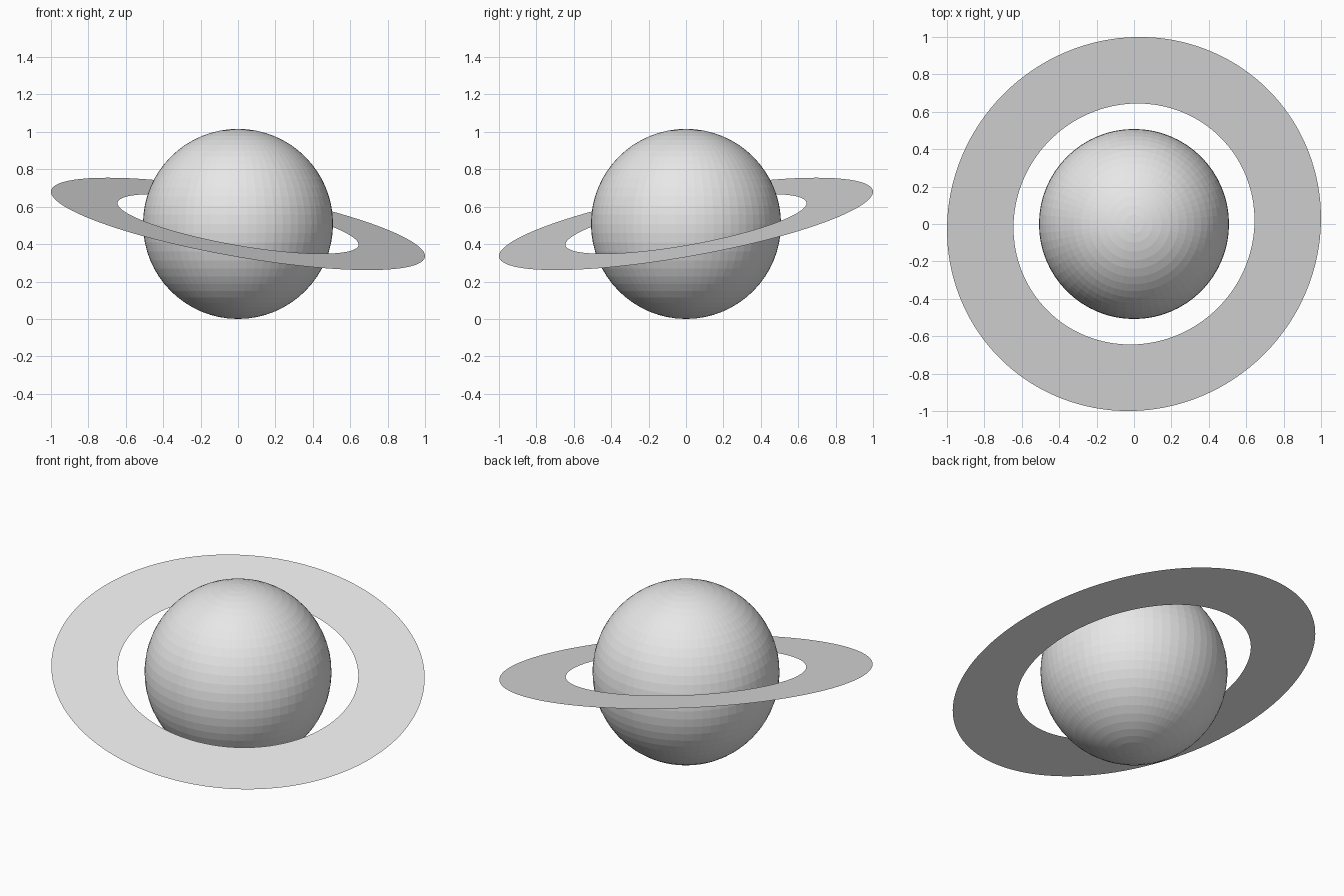
import bpy
import bmesh
from math import cos, sin, tau
from mathutils import Vector

cube = bpy.data.objects.get("Cube")
if cube:
    bpy.data.objects.remove(cube, do_unlink=True)

RADIUS = 0.508
RING_INNER, RING_OUTER = 0.654, 1.015
RING_SEGMENTS = 128
CENTRE = Vector((0, 0, RADIUS))
RING_NORMAL = Vector((0.172, -0.172, 0.97))

# Shared plain grey
grey = bpy.data.materials.new("light_grey")
grey.use_nodes = True
colour = (0.8, 0.8, 0.8, 1)
grey.diffuse_color = colour
grey.node_tree.nodes["Principled BSDF"].inputs["Base Color"].default_value = colour


def add_object(name, bm):
    mesh = bpy.data.meshes.new(name)
    bm.to_mesh(mesh)
    bm.free()
    mesh.materials.append(grey)
    obj = bpy.data.objects.new(name, mesh)
    obj.location = CENTRE
    bpy.context.collection.objects.link(obj)
    return obj


# Planet: flat-faced globe
bm = bmesh.new()
bmesh.ops.create_uvsphere(bm, u_segments=64, v_segments=32, radius=RADIUS)
add_object("planet", bm)

# Ring: thin flat annulus, tilted about the planet's centre
bm = bmesh.new()
loops = []
for radius in (RING_INNER, RING_OUTER):
    angles = [tau * i / RING_SEGMENTS for i in range(RING_SEGMENTS)]
    loops.append([bm.verts.new((radius * cos(a), radius * sin(a), 0)) for a in angles])
inner, outer = loops
for i in range(RING_SEGMENTS):
    j = (i + 1) % RING_SEGMENTS
    bm.faces.new((inner[i], outer[i], outer[j], inner[j]))
ring = add_object("ring", bm)
ring.rotation_euler = Vector((0, 0, 1)).rotation_difference(RING_NORMAL).to_euler()
